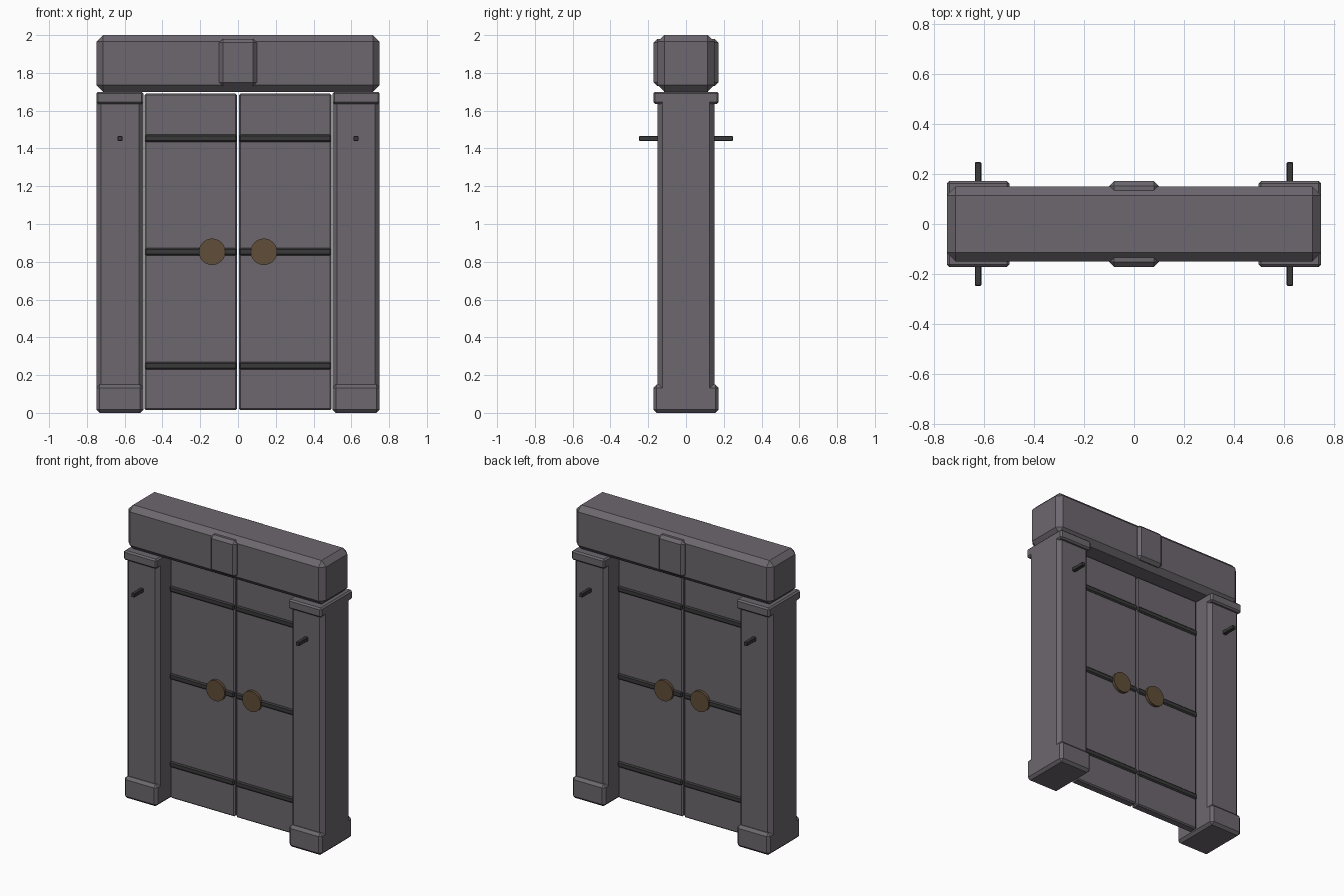
import bpy, math

if "Cube" in bpy.data.objects:
    bpy.data.objects.remove(bpy.data.objects["Cube"])


def material(name, rgb):
    m = bpy.data.materials.new(name)
    m.diffuse_color = (*rgb, 1)
    m.use_nodes = True
    m.node_tree.nodes["Principled BSDF"].inputs["Base Color"].default_value = m.diffuse_color
    return m


stone = material("grey_stone", (0.152, 0.136, 0.158))
iron = material("dark_iron", (0.042, 0.042, 0.042))
bronze = material("dull_bronze", (0.115, 0.075, 0.04))


def finish(ob, name, mat, bevel):
    ob.name = name
    ob.data.materials.append(mat)
    if bevel:
        mod = ob.modifiers.new("chamfer", 'BEVEL')
        mod.width = bevel
        mod.segments = 1
        mod.limit_method = 'ANGLE'
        mod.angle_limit = math.radians(40)
    return ob


def box(name, x, y, z, mat, bevel=0):
    """Chamfered box from (min, max) ranges."""
    bpy.ops.mesh.primitive_cube_add(size=1)
    ob = bpy.context.object
    for v in ob.data.vertices:
        v.co = [r[0] + (c + 0.5) * (r[1] - r[0]) for c, r in zip(v.co, (x, y, z))]
    return finish(ob, name, mat, bevel)


def span(s, a, b):
    return tuple(sorted((s * a, s * b)))


# Lintel and the block in its middle
box("lintel", (-0.75, 0.75), (-0.15, 0.15), (1.70, 2.0), stone, 0.035)
box("keystone", (-0.10, 0.10), (-0.172, 0.172), (1.73, 1.98), stone, 0.02)

for s, side in ((-1, "left"), (1, "right")):
    # Pillar with base and cap
    px = span(s, 0.50, 0.75)
    box(side + "_pillar", px, (-0.15, 0.15), (0.02, 1.69), stone, 0.025)
    box(side + "_pillar_base", px, (-0.173, 0.173), (0.0, 0.15), stone, 0.018)
    box(side + "_pillar_cap", px, (-0.173, 0.173), (1.635, 1.70), stone, 0.01)

    # Door leaf
    box(side + "_door", span(s, 0.005, 0.495), (-0.03, 0.03), (0.015, 1.69), stone, 0.008)

    # Iron bands that wrap both faces of the leaf
    for i, z in enumerate((0.25, 0.853, 1.453)):
        box(f"{side}_band_{i + 1}", span(s, 0.006, 0.494), (-0.039, 0.039),
            (z - 0.02, z + 0.02), iron, 0.008)

    # Round handle plate, seen on both faces
    bpy.ops.mesh.primitive_cylinder_add(vertices=32, radius=0.07, depth=0.10,
                                        location=(s * 0.137, 0, 0.853),
                                        rotation=(math.pi / 2, 0, 0))
    finish(bpy.context.object, side + "_handle_disc", bronze, 0)

    # Pegs standing out of the pillar, front and back
    for d, face in ((-1, "front"), (1, "back")):
        box(f"{side}_{face}_peg", span(s, 0.612, 0.638), span(d, 0.14, 0.248),
            (1.44, 1.466), iron, 0.003)
